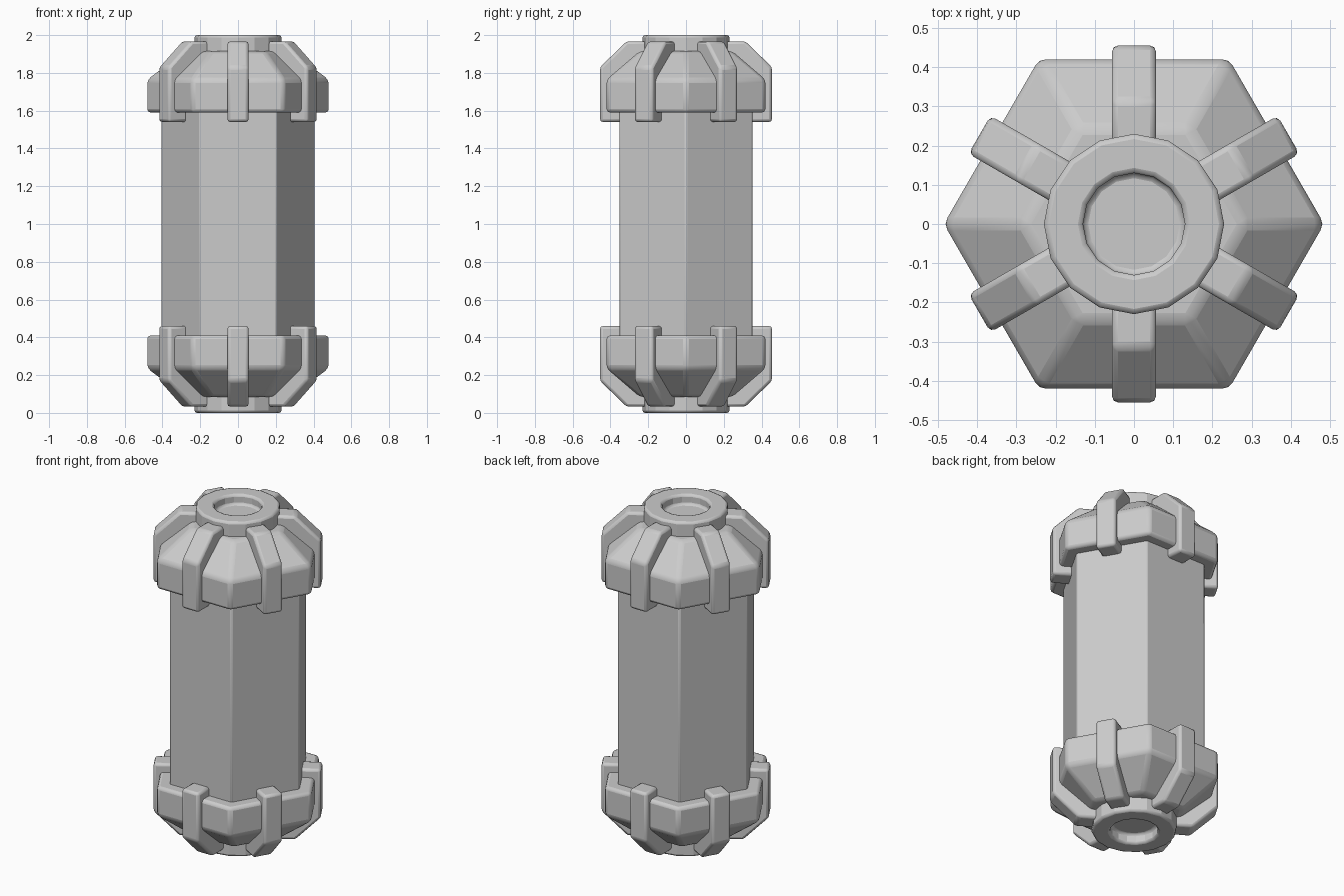
import bpy, bmesh
from math import pi, sin, cos
from mathutils import Matrix, Vector

if "Cube" in bpy.data.objects:
    bpy.data.objects.remove(bpy.data.objects["Cube"])


def finish(name, bm, bevel):
    """Turn a bmesh into an object with softened edges."""
    bmesh.ops.recalc_face_normals(bm, faces=bm.faces)
    me = bpy.data.meshes.new(name)
    bm.to_mesh(me)
    bm.free()
    ob = bpy.data.objects.new(name, me)
    bpy.context.collection.objects.link(ob)
    mod = ob.modifiers.new("soft_edges", "BEVEL")
    mod.width = bevel
    mod.segments = 2
    mod.limit_method = "ANGLE"
    mod.angle_limit = 0.5
    bpy.ops.object.select_all(action="DESELECT")
    ob.select_set(True)
    bpy.context.view_layer.objects.active = ob
    bpy.ops.object.shade_smooth_by_angle(angle=0.35)
    return ob


def lathe(profile, sides):
    """Stack polygon rings of (radius, z) and close both ends."""
    bm = bmesh.new()
    rings = [[bm.verts.new((r * cos(2 * pi * i / sides), r * sin(2 * pi * i / sides), z))
              for i in range(sides)] for r, z in profile]
    for a, b in zip(rings, rings[1:]):
        for i in range(sides):
            j = (i + 1) % sides
            bm.faces.new((a[i], a[j], b[j], b[i]))
    bm.faces.new(rings[0])
    bm.faces.new(rings[-1])
    return bm


def rib(profile, width, angle):
    """Extrude a radial (r, z) profile and turn it round the axis."""
    bm = bmesh.new()
    face = bm.faces.new([bm.verts.new((r, -width / 2, z)) for r, z in profile])
    ext = bmesh.ops.extrude_face_region(bm, geom=[face])
    moved = [v for v in ext["geom"] if isinstance(v, bmesh.types.BMVert)]
    bmesh.ops.translate(bm, verts=moved, vec=Vector((0, width, 0)))
    bmesh.ops.rotate(bm, verts=bm.verts, matrix=Matrix.Rotation(angle, 3, "Z"))
    return bm


HEX = 1 / cos(pi / 6)  # flat distance to corner radius

# hexagonal body
finish("body", lathe([(0.352 * HEX, 0.2), (0.352 * HEX, 1.8)], 6), 0.008)

for end in ("top", "bottom"):
    def z(v):
        return v if end == "top" else 2 - v

    # tapered hexagonal cap
    cap = [(0.42 * HEX, z(1.59)), (0.42 * HEX, z(1.765)), (0.245 * HEX, z(1.915))]
    finish(end + "_cap", lathe(cap, 6), 0.018)

    # round collar with a shallow recess
    collar = [(0.23, z(1.88)), (0.23, z(2.0)), (0.13, z(2.0)), (0.13, z(1.94))]
    finish(end + "_collar", lathe(collar, 16), 0.013)

    # six bent ribs, one on each flat of the cap
    prof = [(0.34, z(1.54)), (0.455, z(1.54)), (0.455, z(1.83)), (0.315, z(1.967)),
            (0.19, z(1.967)), (0.19, z(1.85)), (0.34, z(1.72))]
    for k in range(6):
        finish(f"{end}_rib_{k + 1}", rib(prof, 0.112, pi / 6 + k * pi / 3), 0.015)
